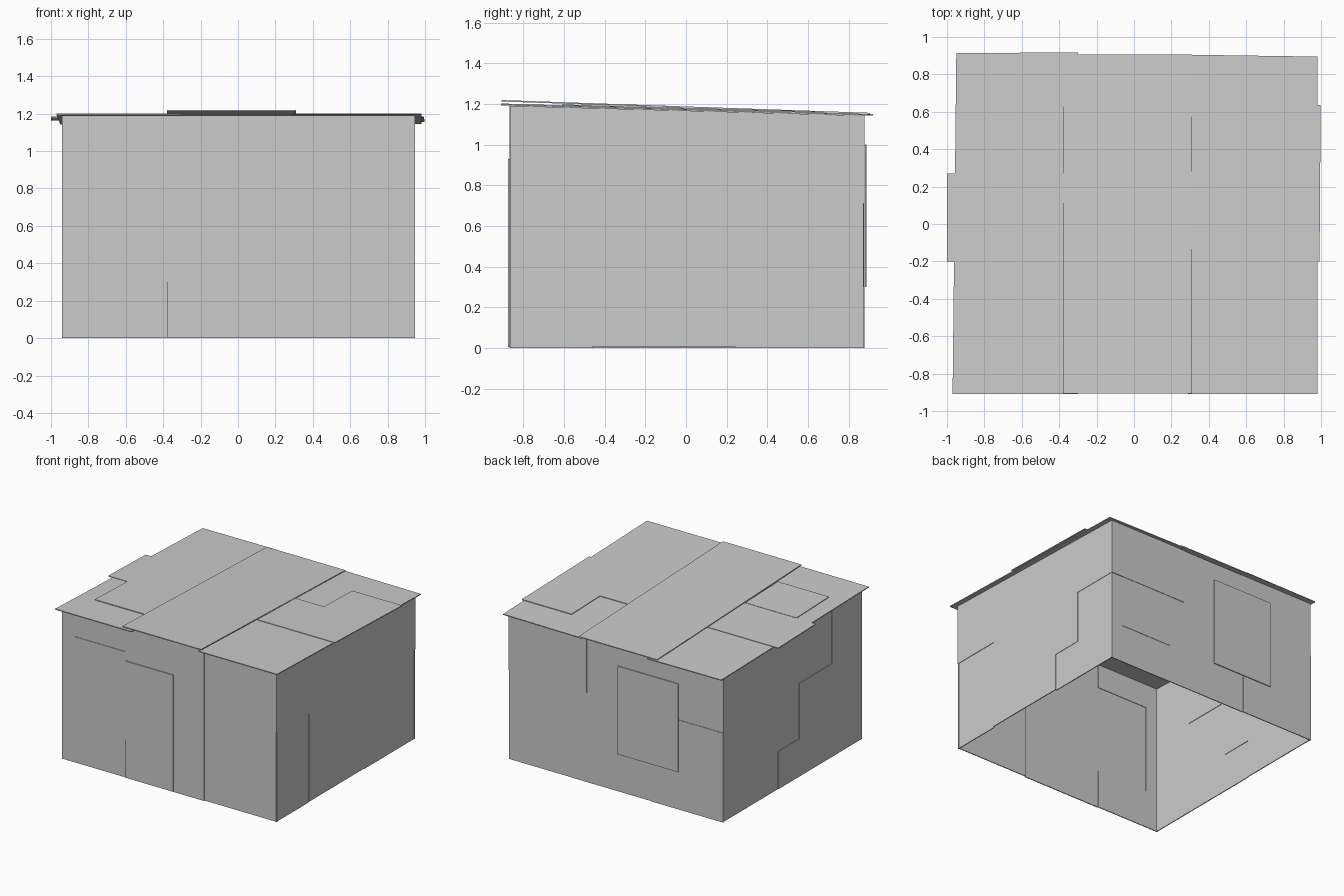
import bpy, bmesh

if "Cube" in bpy.data.objects:
    bpy.data.objects.remove(bpy.data.objects["Cube"])

T = 0.007  # sheet thickness


def sheet(name, pts, place, depth=T):
    """Flat polygon sheet; place(u, v, d) maps outline + depth into space."""
    bm = bmesh.new()
    outer = [bm.verts.new(place(u, v, 0)) for u, v in pts]
    inner = [bm.verts.new(place(u, v, depth)) for u, v in pts]
    n = len(pts)
    bm.faces.new(outer)
    bm.faces.new(inner[::-1])
    for i in range(n):
        j = (i + 1) % n
        bm.faces.new((outer[i], inner[i], inner[j], outer[j]))
    bmesh.ops.recalc_face_normals(bm, faces=bm.faces)
    me = bpy.data.meshes.new(name)
    bm.to_mesh(me)
    bm.free()
    ob = bpy.data.objects.new(name, me)
    bpy.context.collection.objects.link(ob)
    return ob


def rect(a, b, c, d):
    return [(a, c), (b, c), (b, d), (a, d)]


# Placement of wall sheets: outer face at p, thickness going inward
def front(p): return lambda u, v, d: (u, p + d, v)
def back(p): return lambda u, v, d: (u, p - d, v)
def right(p): return lambda u, v, d: (p - d, u, v)
def left(p): return lambda u, v, d: (p + d, u, v)


# Roof sheets slope down from the front edge (z0) to the back edge (z1)
def roof(z0, z1):
    return lambda u, v, d: (u, v, z0 + (z1 - z0) * (v + 0.91) / 1.82 - d)


def top(y):
    return 1.191 - 0.0275 * (y + 0.87)


X0, X1, Y0, Y1 = -0.94, 0.945, -0.865, 0.872
F, B = top(Y0), top(Y1)

# Front wall
sheet("front_left_frame", [(X0, 0), (-0.38, 0), (-0.38, 0.30), (-0.83, 0.30), (-0.83, 1.0),
                           (-0.38, 1.0), (-0.38, F), (X0, F)], front(-0.863))
sheet("front_left_patch", rect(-0.83, -0.38, 0.30, 1.0), front(-0.867))
sheet("front_middle", rect(-0.38, 0.31, 0, F), front(-0.868))
sheet("front_door_patch", rect(-0.38, 0.04, 0.005, 0.93), front(-0.875))
sheet("front_right", rect(0.31, X1, 0, F), front(-0.860))

# Right wall: stepped main sheet with two lower corner sheets
sheet("right_main", [(-0.46, 0.007), (0.24, 0.007), (0.24, 0.30), (0.49, 0.30), (0.49, 0.71),
                     (Y1, 0.71), (Y1, B), (Y0, F), (Y0, 0.71), (-0.46, 0.71)], right(X1))
sheet("right_front_corner", rect(Y0, -0.46, 0, 0.71), right(X1 - 0.004))
sheet("right_back_corner", [(0.24, 0), (Y1, 0), (Y1, 0.71), (0.49, 0.71), (0.49, 0.30),
                            (0.24, 0.30)], right(X1 - 0.003))

# Left wall: two sheets meeting on a stair-shaped seam
seam = [(0.18, 0), (0.18, 0.30), (-0.08, 0.30), (-0.08, 0.74), (-0.49, 0.74), (-0.49, top(-0.49))]
sheet("left_front", seam + [(Y0, F), (Y0, 0)], left(X0))
sheet("left_back", seam + [(Y1, B), (Y1, 0)], left(X0 + 0.004))

# Back wall
sheet("back_upper_right", rect(0.26, X1, 0.71, B), back(0.877))
sheet("back_lower_right", [(X1, 0), (0.39, 0), (0.39, 0.30), (0.84, 0.30), (0.84, 0.71),
                           (X1, 0.71)], back(0.871))
sheet("back_right_patch", rect(0.39, 0.84, 0.30, 0.71), back(0.874))
sheet("back_middle", [(-0.30, 0), (0.39, 0), (0.39, 0.71), (0.26, 0.71), (0.26, B), (-0.30, B)],
      back(0.873))
sheet("back_upper_left", rect(X0, -0.30, 0.71, B), back(0.873))
sheet("back_lower_left", rect(X0, -0.30, 0, 0.71), back(0.877))
sheet("back_window_board", rect(-0.55, -0.02, 0.30, 1.0), back(0.886))

# Roof: three long sheets with overlapping patches
sheet("roof_left", [(-0.97, -0.91), (-0.30, -0.91), (-0.30, 0.918), (-0.95, 0.913)],
      roof(1.200, 1.150))
sheet("roof_right", [(0.29, -0.91), (0.98, -0.91), (0.98, 0.895), (0.29, 0.905)],
      roof(1.202, 1.150))
sheet("roof_middle", rect(-0.38, 0.31, -0.907, 0.905), roof(1.219, 1.156))
sheet("roof_left_eave_patch", rect(-1.0, -0.38, -0.20, 0.27), roof(1.202, 1.155))
sheet("roof_left_front_patch", rect(-0.83, -0.38, -0.61, -0.20), roof(1.206, 1.155))
sheet("roof_right_eave_patch", [(0.31, -0.20), (0.992, -0.20), (0.998, 0.635), (0.56, 0.635),
                                (0.56, 0.28), (0.31, 0.28)], roof(1.205, 1.156))
